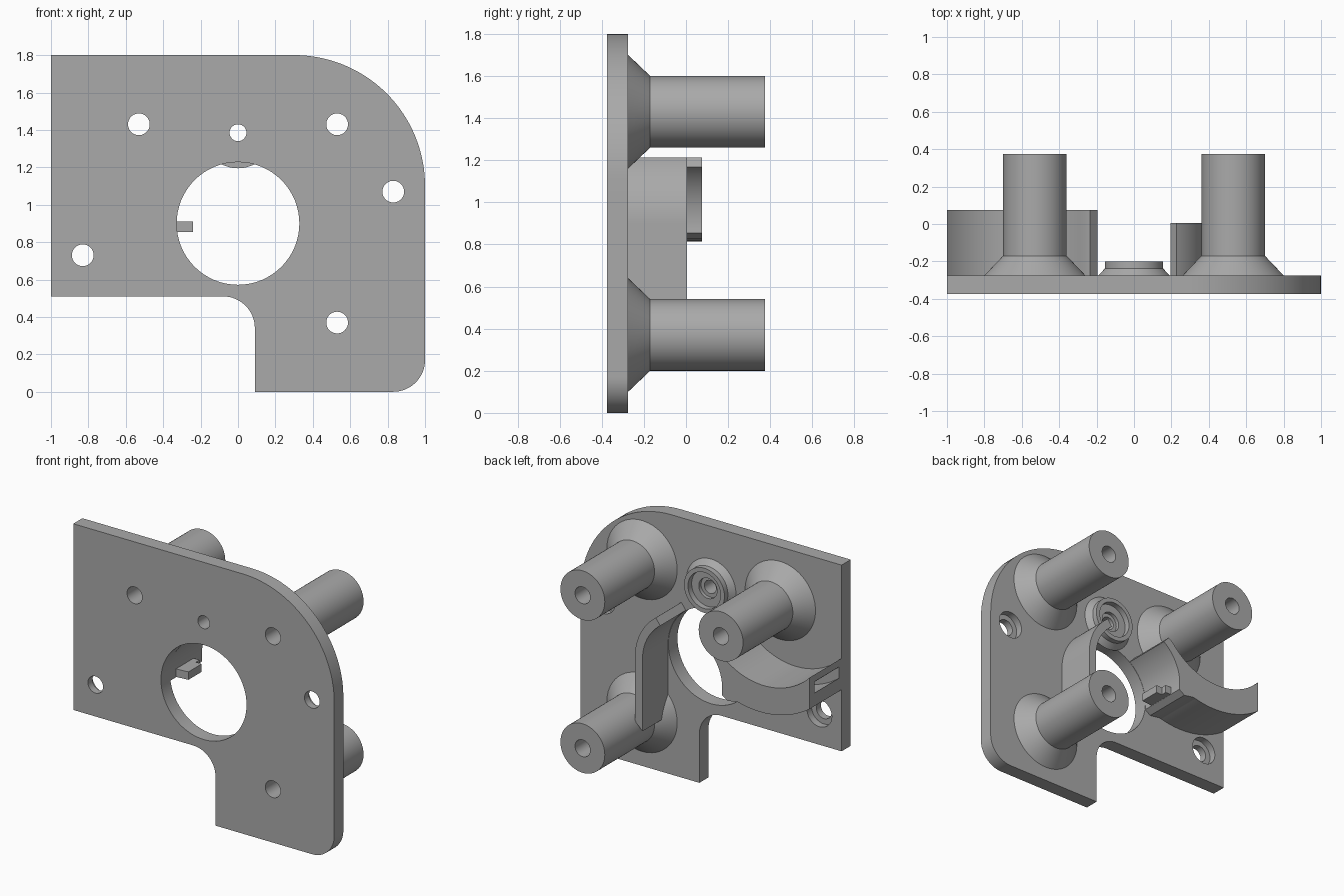
import bpy, bmesh
from math import sin, cos, radians, pi, sqrt

old = bpy.data.objects.get("Cube")
if old:
    bpy.data.objects.remove(old, do_unlink=True)

grey = bpy.data.materials.new("plain_grey")
grey.use_nodes = True
colour = (0.4, 0.4, 0.4, 1)
grey.diffuse_color = colour
grey.node_tree.nodes["Principled BSDF"].inputs["Base Color"].default_value = colour

BACK = -0.275    # rear face of the plate
FRONT = -0.375   # front face of the plate


def finish(name, bm):
    bmesh.ops.recalc_face_normals(bm, faces=bm.faces[:])
    mesh = bpy.data.meshes.new(name)
    bm.to_mesh(mesh)
    bm.free()
    obj = bpy.data.objects.new(name, mesh)
    bpy.context.collection.objects.link(obj)
    mesh.materials.append(grey)
    return obj


def arc(cx, cz, r, a0, a1, n=32):
    """Points on an arc in the xz plane, angles in degrees."""
    steps = [radians(a0 + (a1 - a0) * i / n) for i in range(n + 1)]
    return [(cx + r * cos(a), cz + r * sin(a)) for a in steps]


def prism(name, outline, y0, y1):
    """Extrude an xz outline along y."""
    bm = bmesh.new()
    face = bm.faces.new([bm.verts.new((x, y0, z)) for x, z in outline])
    new = bmesh.ops.extrude_face_region(bm, geom=[face])["geom"]
    moved = [v for v in new if isinstance(v, bmesh.types.BMVert)]
    bmesh.ops.translate(bm, verts=moved, vec=(0, y1 - y0, 0))
    return finish(name, bm)


def ring(name, cx, cz, profile, n=64):
    """Turn a closed (radius, y) profile around an axis along y."""
    bm = bmesh.new()
    loops = [[bm.verts.new((cx + r * cos(2 * pi * i / n), y, cz + r * sin(2 * pi * i / n)))
              for r, y in profile] for i in range(n)]
    m = len(profile)
    for i in range(n):
        a, b = loops[i], loops[(i + 1) % n]
        for j in range(m):
            k = (j + 1) % m
            bm.faces.new((a[j], a[k], b[k], b[j]))
    return finish(name, bm)


def cut(obj, cutters):
    """Subtract the cutters for good and remove them."""
    for c in cutters:
        c.hide_render = True
        mod = obj.modifiers.new("cut", "BOOLEAN")
        mod.operation, mod.solver, mod.object = "DIFFERENCE", "EXACT", c
    bpy.context.view_layer.update()
    graph = bpy.context.evaluated_depsgraph_get()
    mesh = bpy.data.meshes.new_from_object(obj.evaluated_get(graph))
    obj.modifiers.clear()
    obj.data = mesh
    for c in cutters:
        bpy.data.objects.remove(c, do_unlink=True)


def hole(x, z, r, y0=FRONT - 0.1, y1=BACK + 0.1):
    return prism("hole_cutter", arc(x, z, r, 0, 360, 64)[:-1], y0, y1)


# Mounting plate with rounded corners and a stepped lower edge
outline = [(-1, 0.51), (-1, 1.8)]
outline += arc(0.3, 1.1, 0.7, 90, 0)
outline += arc(0.83, 0.17, 0.17, 0, -90, 16)
outline += [(0.09, 0)]
outline += arc(-0.08, 0.34, 0.17, 0, 90, 16)
plate = prism("mounting_plate", outline, FRONT, BACK)

posts = [(-0.53, 1.43), (0.53, 1.43), (0.53, 0.37)]
screws = [(-0.83, 0.73), (0.83, 1.07)]
cutters = [hole(0, 0.9, 0.328), hole(0, 1.385, 0.045)]
cutters += [hole(x, z, 0.058) for x, z in posts + screws]
cutters += [hole(x, z, 0.095, BACK - 0.05) for x, z in screws]
cut(plate, cutters)
parts = [plate]

# Hollow standoff posts with flared feet
post_profile = [(0.058, BACK), (0.27, BACK), (0.17, -0.17), (0.17, 0.375), (0.058, 0.375)]
for i, (x, z) in enumerate(posts):
    parts.append(ring(f"standoff_post_{i + 1}", x, z, post_profile))

# Small bearing seat above the central opening
seat = [(0.045, BACK), (0.19, BACK), (0.155, -0.237), (0.155, -0.2), (0.125, -0.2),
        (0.125, -0.24), (0.07, -0.24), (0.07, -0.265), (0.045, -0.265)]
parts.append(ring("bearing_seat", 0, 1.385, seat))

# Left guide wall: hugs the opening, then drops straight to the lower post
wall = arc(0, 0.9, 0.33, 54, 0) + [(0.33, 0.4), (0.388, 0.455)]
wall += arc(0, 0.9, 0.388, 0, 54)
parts.append(prism("left_guide_wall", wall, BACK, 0.005))


# Right guide: curved trough from the opening to the plate edge
def circle_z(cx, cz, r, x):
    return (x, cz - sqrt(r * r - (x - cx) ** 2))


def sweep(cx, cz, r, x0, x1, n=32):
    return [circle_z(cx, cz, r, x0 + (x1 - x0) * i / n) for i in range(n + 1)]


guide = arc(0, 0.9, 0.33, 126, 188)
guide += [(-0.37, 0.825)] + sweep(-0.62, 1.47, 0.655, -0.45, -1)
guide += sweep(-0.65, 1.49, 0.485, -1, -0.27) + [(-0.235, 1.212)]
right_guide = prism("right_guide", guide, BACK, 0.075)
slot = sweep(-0.65, 1.49, 0.58, -1.02, -0.6) + sweep(-0.65, 1.49, 0.52, -0.6, -1.02)
cut(right_guide, [prism("slot_cutter", slot, -0.245, 0.02)])
parts.append(right_guide)

# Small stepped catch reaching into the opening
bm = bmesh.new()
catch = [(-0.34, -0.21), (-0.24, -0.2), (-0.24, -0.055), (-0.285, -0.055),
         (-0.285, -0.015), (-0.34, -0.015)]
face = bm.faces.new([bm.verts.new((x, y, 0.855)) for x, y in catch])
new = bmesh.ops.extrude_face_region(bm, geom=[face])["geom"]
bmesh.ops.translate(bm, verts=[v for v in new if isinstance(v, bmesh.types.BMVert)],
                    vec=(0, 0, 0.055))
parts.append(finish("catch", bm))

# Smooth curved faces, keep edges sharp
bpy.ops.object.select_all(action="DESELECT")
for p in parts:
    p.select_set(True)
bpy.context.view_layer.objects.active = plate
bpy.ops.object.shade_smooth_by_angle(angle=radians(25))
